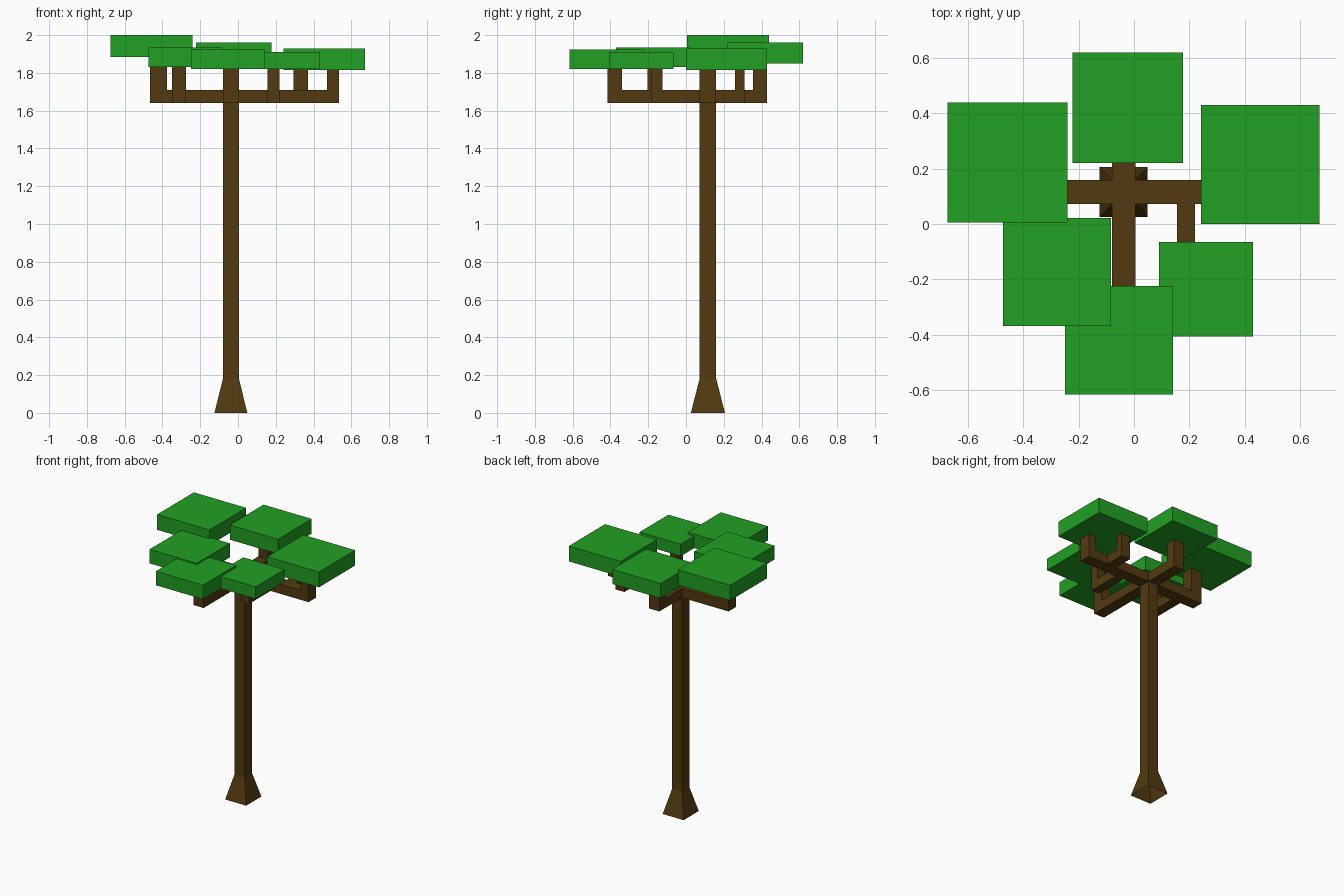
import bpy
import bmesh

if "Cube" in bpy.data.objects:
    bpy.data.objects.remove(bpy.data.objects["Cube"], do_unlink=True)


def make_material(name, color):
    mat = bpy.data.materials.new(name)
    mat.use_nodes = True
    mat.diffuse_color = color
    mat.node_tree.nodes["Principled BSDF"].inputs["Base Color"].default_value = color
    return mat


BARK = make_material("brown bark", (0.084, 0.042, 0.005, 1))
LEAF = make_material("green leaves", (0.016, 0.35, 0.017, 1))


def box(name, xs, ys, zs, mat, flare=1.0, open_bottom=False):
    """Box between the given limits; flare widens its lower end."""
    bm = bmesh.new()
    bmesh.ops.create_cube(bm, size=1)
    if open_bottom:
        bm.faces.ensure_lookup_table()
        bottom = [f for f in bm.faces if f.normal.z < -0.5]
        bmesh.ops.delete(bm, geom=bottom, context='FACES_ONLY')
    limits = (xs, ys, zs)
    for v in bm.verts:
        if v.co.z < 0:
            v.co.x *= flare
            v.co.y *= flare
        for i, (low, high) in enumerate(limits):
            v.co[i] = (low + high) / 2 + v.co[i] * (high - low)
    mesh = bpy.data.meshes.new(name)
    bm.to_mesh(mesh)
    bm.free()
    mesh.materials.append(mat)
    obj = bpy.data.objects.new(name, mesh)
    bpy.context.collection.objects.link(obj)
    return obj


# Trunk with flared foot
TX, TY = (-0.08, 0.005), (0.072, 0.16)
LOW, HIGH = 1.64, 1.71
box("trunk_foot", TX, TY, (0, 0.18), BARK, flare=2.05, open_bottom=True)
box("trunk", TX, TY, (0.18, LOW), BARK)

# Crossed main branches
box("branch_across", (-0.465, 0.535), TY, (LOW, HIGH), BARK)
box("branch_lengthwise", TX, (-0.415, 0.43), (LOW, HIGH), BARK)

# Side branches growing from the cross branch
SIDE_RIGHT, SIDE_LEFT, SIDE_BACK = (-0.35, -0.275), (0.155, 0.22), (0.295, 0.37)
box("side_branch_right", SIDE_RIGHT, (-0.205, TY[0]), (LOW, HIGH), BARK)
box("side_branch_left", SIDE_LEFT, (-0.185, TY[0]), (LOW, HIGH), BARK)
box("side_branch_back", SIDE_BACK, (TY[1], 0.31), (LOW, HIGH), BARK)

# Upright twigs: x limits, y limits, top
twigs = {
    "twig_right": ((-0.465, -0.375), TY, 1.885),
    "twig_left": ((0.47, 0.535), TY, 1.815),
    "twig_front": (TX, (-0.415, -0.34), 1.82),
    "twig_back": (TX, (0.355, 0.43), 1.85),
    "twig_front_right": (SIDE_RIGHT, (-0.205, -0.13), 1.83),
    "twig_front_left": (SIDE_LEFT, (-0.185, -0.125), 1.82),
    "twig_back_left": (SIDE_BACK, (0.26, 0.31), 1.815),
}
for name, (xs, ys, top) in twigs.items():
    box(name, xs, ys, (HIGH, top), BARK)

# Square leaf slabs: left edge, front edge, width, bottom, top
leaves = {
    "leaves_back_right": (-0.675, 0.005, 0.435, 1.885, 2.0),
    "leaves_back": (-0.222, 0.22, 0.4, 1.85, 1.96),
    "leaves_back_left": (0.242, 0.0, 0.43, 1.815, 1.93),
    "leaves_front_left": (0.09, -0.407, 0.341, 1.82, 1.91),
    "leaves_front": (-0.25, -0.617, 0.392, 1.82, 1.925),
    "leaves_front_right": (-0.475, -0.37, 0.392, 1.83, 1.935),
}
for name, (x, y, width, bottom, top) in leaves.items():
    box(name, (x, x + width), (y, y + width), (bottom, top), LEAF)
